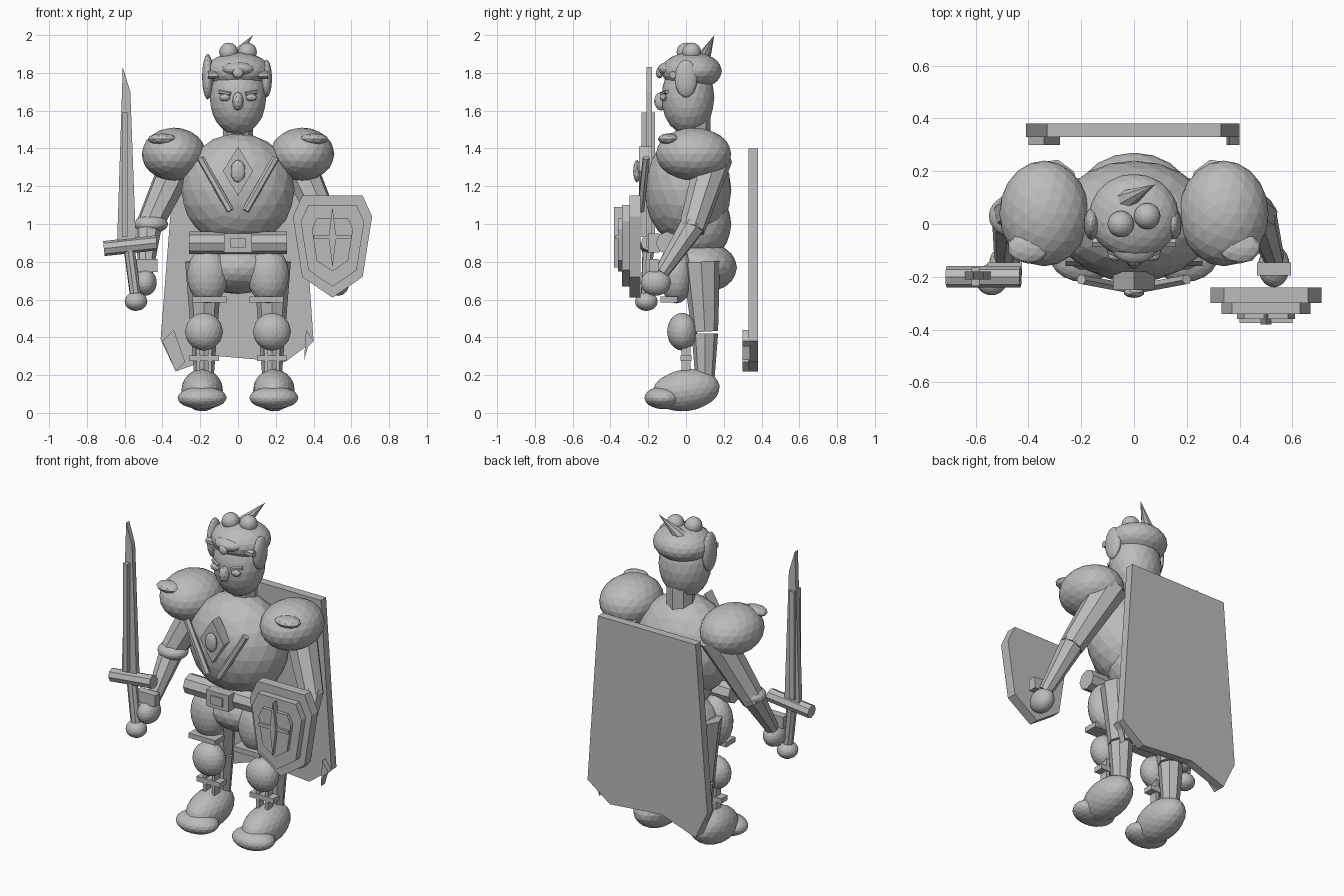
import bpy, bmesh, math
from mathutils import Vector, Matrix

default_cube = bpy.data.objects.get("Cube")
if default_cube:
    bpy.data.objects.remove(default_cube, do_unlink=True)

grey = bpy.data.materials.new("plain_grey")
grey.use_nodes = True
grey.diffuse_color = (.5, .5, .5, 1)
grey.node_tree.nodes["Principled BSDF"].inputs["Base Color"].default_value = grey.diffuse_color


def finish(name, bm):
    """Turn a bmesh into a grey, flat-shaded object."""
    bmesh.ops.recalc_face_normals(bm, faces=bm.faces)
    mesh = bpy.data.meshes.new(name)
    bm.to_mesh(mesh)
    bm.free()
    mesh.materials.append(grey)
    bpy.context.collection.objects.link(bpy.data.objects.new(name, mesh))


def ball(name, centre, radii, detail=3, lean=0):
    """Faceted ellipsoid, leaning about the x axis by some degrees."""
    bm = bmesh.new()
    turn = Matrix.Rotation(math.radians(lean), 4, 'X')
    matrix = Matrix.Translation(centre) @ turn @ Matrix.Diagonal((*radii, 1))
    bmesh.ops.create_icosphere(bm, subdivisions=detail, radius=1, matrix=matrix)
    finish(name, bm)


def box(name, centre, size):
    bm = bmesh.new()
    matrix = Matrix.Translation(centre) @ Matrix.Diagonal((*size, 1))
    bmesh.ops.create_cube(bm, size=1, matrix=matrix)
    finish(name, bm)


def rod(name, start, end, start_radius, end_radius=None, sides=8):
    """Straight prism or cone between two points."""
    start, end = Vector(start), Vector(end)
    axis = end - start
    if end_radius is None:
        end_radius = start_radius
    aim = axis.to_track_quat('Z', 'Y').to_matrix().to_4x4()
    bm = bmesh.new()
    bmesh.ops.create_cone(bm, cap_ends=True, segments=sides, radius1=start_radius,
                          radius2=end_radius, depth=axis.length,
                          matrix=Matrix.Translation((start + end) / 2) @ aim)
    finish(name, bm)


def plate(name, outline, front, thickness):
    """Extrude an (x, z) outline backwards from its front face."""
    bm = bmesh.new()
    face = bm.faces.new([bm.verts.new((x, front, z)) for x, z in outline])
    result = bmesh.ops.extrude_face_region(bm, geom=[face])
    moved = [v for v in result["geom"] if isinstance(v, bmesh.types.BMVert)]
    bmesh.ops.translate(bm, verts=moved, vec=(0, thickness, 0))
    finish(name, bm)


def diamond(x, z, half_width, half_height):
    return [(x, z + half_height), (x + half_width, z), (x, z - half_height), (x - half_width, z)]


# Torso, pelvis and belt
ball("chest", centre=(0, .01, 1.18), radii=(.3, .23, .3))
ball("waist", centre=(0, .06, 1), radii=(.2, .18, .2))
ball("pelvis", centre=(0, .07, .77), radii=(.23, .2, .14))
rod("belt", start=(-.26, -.1, .9), end=(.26, -.1, .9), start_radius=.06)
box("buckle", centre=(0, -.17, .9), size=(.15, .06, .1))
box("buckle_inset", centre=(0, -.2, .9), size=(.08, .02, .05))

# Chest ornament
plate("chest_diamond", diamond(0, 1.28, half_width=.08, half_height=.13), front=-.25, thickness=.07)
ball("chest_gem", centre=(0, -.26, 1.28), radii=(.04, .02, .06), detail=2)

# Head, hair and face
rod("neck", start=(0, .05, 1.4), end=(0, .05, 1.6), start_radius=.08)
ball("head", centre=(0, .01, 1.67), radii=(.15, .14, .2))
ball("hair_cap", centre=(0, .03, 1.81), radii=(.17, .16, .1))
ball("fringe", centre=(0, -.08, 1.82), radii=(.09, .07, .04))
ball("right_side_lock", centre=(-.16, 0, 1.78), radii=(.03, .06, .12))
ball("left_side_lock", centre=(.15, 0, 1.77), radii=(.03, .06, .1))
ball("right_tuft", centre=(-.05, 0, 1.91), radii=(.05, .05, .05))
ball("left_tuft", centre=(.05, .03, 1.91), radii=(.05, .05, .05))
rod("crest_horn", start=(-.03, .09, 1.87), end=(.08, .15, 2), start_radius=.04, end_radius=0)
rod("brow_band", start=(-.16, -.07, 1.79), end=(.16, -.07, 1.79), start_radius=.02, sides=6)
ball("brow_gem", centre=(0, -.14, 1.8), radii=(.03, .02, .03), detail=2)
ball("nose", centre=(0, -.13, 1.65), radii=(.03, .04, .05), detail=2)

for side, s in (("right", -1), ("left", 1)):
    # Eyes and chest straps
    ball(side + "_eye", centre=(s * .07, -.12, 1.67), radii=(.03, .02, .02), detail=2)
    rod(side + "_eyebrow", start=(s * .04, -.13, 1.69), end=(s * .1, -.1, 1.7),
        start_radius=.01, sides=6)
    rod(side + "_chest_strap", start=(s * .2, -.21, 1.35), end=(s * .04, -.24, 1.07),
        start_radius=.02, sides=6)

    # Arm, with the left hand held a little further out
    hand_x = .53 if side == "left" else -.49
    ball(side + "_shoulder", centre=(s * .34, .04, 1.37), radii=(.17, .2, .14))
    ball(side + "_shoulder_knob", centre=(s * .4, -.09, 1.45), radii=(.08, .06, .03), detail=2)
    rod(side + "_upper_arm", start=(s * .3, .15, 1.36), end=(s * .48, .03, .97),
        start_radius=.1, end_radius=.07)
    rod(side + "_forearm", start=(s * .47, .04, 1), end=(hand_x, -.13, .74),
        start_radius=.07, end_radius=.04)
    ball(side + "_hand", centre=(hand_x, -.16, .69), radii=(.06, .08, .07))
    box(side + "_hand_grip", centre=(hand_x, -.17, .78), size=(.13, .05, .07))

    # Leg
    leg_x = s * .18
    ball(side + "_thigh_guard", centre=(s * .16, -.05, .73), radii=(.11, .09, .15))
    box(side + "_thigh_strap", centre=(s * .15, -.09, .6), size=(.18, .09, .03))
    rod(side + "_thigh", start=(leg_x, .08, .8), end=(leg_x, .1, .43),
        start_radius=.1, end_radius=.07)
    rod(side + "_shin", start=(leg_x, .1, .42), end=(leg_x, .1, .17),
        start_radius=.07, end_radius=.05)
    ball(side + "_knee", centre=(leg_x, -.02, .43), radii=(.1, .08, .1))
    box(side + "_shin_strap", centre=(leg_x, 0, .29), size=(.16, .06, .03))
    for edge in (-1, 1):
        box(side + "_shin_strip", centre=(leg_x + edge * .03, 0, .29), size=(.02, .05, .15))
    ball(side + "_boot", centre=(s * .19, 0, .12), radii=(.11, .18, .11), lean=8)
    ball(side + "_toe_cap", centre=(s * .19, -.12, .08), radii=(.13, .1, .06))

ball("right_elbow_guard", centre=(-.46, .03, 1), radii=(.09, .08, .05))

# Sword
plate("sword_blade", [(-.61, 1.83), (-.57, 1.7), (-.54, .9), (-.64, .9)], front=-.21, thickness=.03)
box("sword_fuller", centre=(-.6, -.2, 1.26), size=(.03, .07, .66))
rod("sword_guard", start=(-.71, -.2, .87), end=(-.43, -.2, .9), start_radius=.04)
rod("sword_grip", start=(-.54, -.21, .6), end=(-.58, -.2, .9), start_radius=.03)
ball("sword_pommel", centre=(-.54, -.21, .59), radii=(.06, .06, .05))

# Shield: one mirrored outline, stacked in shrinking layers
shield_x, shield_z = .5, .9
half = [(.16, .25), (.21, .14), (.16, -.18)]
outline = half + [(0, -.29)] + [(-x, z) for x, z in reversed(half)]
for name, scale, front in (("rim", 1, -.3), ("body", .8, -.34), ("panel", .52, -.36)):
    layer = [(shield_x + x * scale, shield_z + z * scale) for x, z in outline]
    plate("shield_" + name, layer, front, thickness=.06)
plate("emblem_upright", diamond(shield_x, .93, half_width=.02, half_height=.16),
      front=-.38, thickness=.04)
box("emblem_bar", centre=(shield_x, -.36, .93), size=(.2, .03, .02))

# Cape with a ragged hem and two folded flaps
plate("cape", [(-.33, 1.4), (.33, 1.4), (.4, .38), (.25, .27), (-.1, .3), (-.33, .22), (-.41, .39)],
      front=.33, thickness=.05)
plate("right_hem_flap", [(-.4, .38), (-.34, .44), (-.28, .27), (-.33, .22)], front=.3, thickness=.04)
plate("left_hem_flap", [(.35, .28), (.36, .44), (.4, .38), (.37, .35)], front=.3, thickness=.04)
